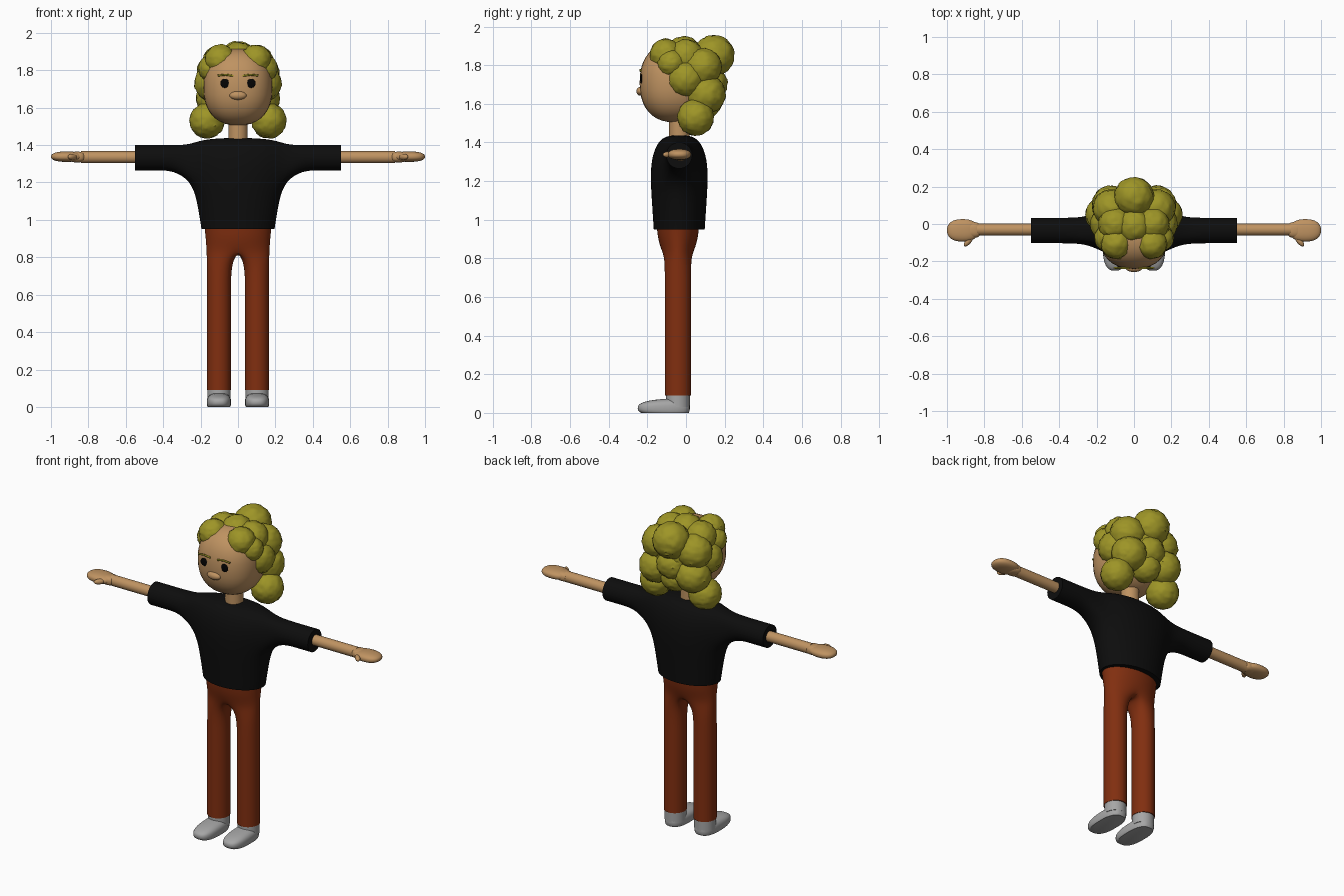
import bpy, bmesh
from math import cos, sin, radians, copysign
from mathutils import Vector, Matrix, noise

cube = bpy.data.objects.get("Cube")
if cube:
    bpy.data.objects.remove(cube, do_unlink=True)

MID_Y = -0.035   # depth axis of the body


def material(name, color):
    m = bpy.data.materials.new(name)
    m.use_nodes = True
    m.diffuse_color = (*color, 1)
    bsdf = m.node_tree.nodes["Principled BSDF"]
    bsdf.inputs["Base Color"].default_value = (*color, 1)
    bsdf.inputs["Roughness"].default_value = 0.7
    return m


skin = material("skin tan", (0.52, 0.29, 0.12))
olive = material("hair olive", (0.34, 0.30, 0.02))
black = material("shirt black", (0.004, 0.004, 0.004))
rust = material("trousers rust", (0.22, 0.028, 0.005))
grey = material("shoe grey", (0.38, 0.38, 0.38))
pupil = material("eye black", (0.001, 0.001, 0.001))


def finish(name, bm, mat, subsurf=0):
    """Turn a bmesh into a smooth-shaded object."""
    loose = [v for v in bm.verts if not v.link_faces]
    bmesh.ops.delete(bm, geom=loose, context='VERTS')
    bmesh.ops.recalc_face_normals(bm, faces=bm.faces)
    mesh = bpy.data.meshes.new(name)
    bm.to_mesh(mesh)
    bm.free()
    mesh.materials.append(mat)
    ob = bpy.data.objects.new(name, mesh)
    bpy.context.collection.objects.link(ob)
    if subsurf:
        mod = ob.modifiers.new("smooth", 'SUBSURF')
        mod.levels = mod.render_levels = subsurf
    bpy.ops.object.select_all(action='DESELECT')
    ob.select_set(True)
    bpy.context.view_layer.objects.active = ob
    bpy.ops.object.shade_smooth_by_angle(angle=radians(40))
    return ob


def soft(value, power):
    return copysign(abs(value) ** power, value)


def blob(name, loc, radii, mat, power=1.0, turn=0.0):
    """Ellipsoid; a power below one makes it boxier."""
    bm = bmesh.new()
    bmesh.ops.create_uvsphere(bm, u_segments=32, v_segments=20, radius=1)
    for v in bm.verts:
        v.co = Vector(soft(c, power) * r for c, r in zip(v.co, radii))
    bmesh.ops.rotate(bm, verts=bm.verts, matrix=Matrix.Rotation(turn, 3, 'Z'))
    bmesh.ops.translate(bm, verts=bm.verts, vec=loc)
    return finish(name, bm, mat)


def tube(name, start, end, radius, mat):
    start, end = Vector(start), Vector(end)
    axis = end - start
    bm = bmesh.new()
    bmesh.ops.create_cone(bm, cap_ends=True, segments=32, radius1=radius,
                          radius2=radius, depth=axis.length)
    turn = axis.to_track_quat('Z', 'Y').to_matrix().to_4x4()
    bmesh.ops.transform(bm, verts=bm.verts,
                        matrix=Matrix.Translation((start + end) / 2) @ turn)
    return finish(name, bm, mat)


def ring(bm, z, rx, ry, x=0, y=MID_Y, count=12, first=0):
    step = 360 / count
    angles = [radians(first + i * step) for i in range(count)]
    return [bm.verts.new((x + rx * cos(a), y + ry * sin(a), z)) for a in angles]


def skin_rings(bm, a, b, skip=()):
    n = len(a)
    for i in range(n):
        if i not in skip:
            bm.faces.new((a[i], a[(i + 1) % n], b[(i + 1) % n], b[i]))


def sharp_cap(bm, loop):
    face = bm.faces.new(loop)
    layer = (bm.edges.layers.float.get("crease_edge")
             or bm.edges.layers.float.new("crease_edge"))
    for e in face.edges:
        e[layer] = 1.0


# Shirt: torso rings with armholes that continue into sleeves
bm = bmesh.new()
bm.edges.layers.float.new("crease_edge")
torso = [ring(bm, z, rx, ry) for z, rx, ry in (
    (0.95, 0.204, 0.138), (1.08, 0.225, 0.147), (1.2, 0.256, 0.155),
    (1.31, 0.285, 0.152), (1.40, 0.275, 0.12), (1.44, 0.17, 0.065))]
for k in range(5):
    skin_rings(bm, torso[k], torso[k + 1], (11, 0, 5, 6) if k in (2, 3) else ())
sharp_cap(bm, torso[0])
bm.faces.new(torso[-1])
low, mid, high = torso[2:5]
for side, (back, edge, front) in ((1, (1, 0, 11)), (-1, (5, 6, 7))):
    loop = [mid[back], high[back], high[edge], high[front],
            mid[front], low[front], low[edge], low[back]]
    for x in (0.34, 0.45, 0.55):
        nxt = [bm.verts.new((side * x, MID_Y + 0.075 * cos(radians(45 * i)),
                             1.333 + 0.075 * sin(radians(45 * i)))) for i in range(8)]
        skin_rings(bm, loop, nxt)
        loop = nxt
    sharp_cap(bm, loop)
finish("shirt", bm, black, 3)

# Trousers: hip rings that split at the crotch into two legs
bm = bmesh.new()
bm.edges.layers.float.new("crease_edge")
hips = [ring(bm, z, rx, ry, y=-0.042) for z, rx, ry in (
    (0.97, 0.188, 0.115), (0.90, 0.18, 0.108), (0.83, 0.175, 0.085))]
skin_rings(bm, hips[0], hips[1])
skin_rings(bm, hips[1], hips[2])
sharp_cap(bm, hips[0])
crotch = bm.verts.new((0, -0.042, 0.84))
for side, start, first in ((1, 9, -135), (-1, 3, 45)):
    loop = [hips[2][(start + i) % 12] for i in range(7)] + [crotch]
    for z in (0.76, 0.6, 0.3, 0.09):
        nxt = ring(bm, z, 0.071, 0.075, side * 0.102, -0.042, 8, first)
        skin_rings(bm, loop, nxt)
        loop = nxt
    sharp_cap(bm, loop)
finish("trousers", bm, rust, 3)

# Head, neck and nose
tube("neck", (0, MID_Y, 1.4), (0, MID_Y, 1.6), 0.052, skin)
blob("head", (0, -0.06, 1.71), (0.185, 0.18, 0.205), skin, 0.86)
blob("nose", (0, -0.235, 1.665), (0.045, 0.022, 0.023), skin)

for side, label in ((1, "left"), (-1, "right")):
    # Face details
    blob(label + "_eye", (side * 0.07, -0.232, 1.73), (0.024, 0.006, 0.024), pupil)
    tube(label + "_brow_inner", (side * 0.025, -0.236, 1.770),
         (side * 0.065, -0.236, 1.776), 0.005, olive)
    tube(label + "_brow_outer", (side * 0.065, -0.236, 1.776),
         (side * 0.108, -0.234, 1.772), 0.005, olive)

    # Arm and hand
    tube(label + "_forearm", (side * 0.5, -0.03, 1.335),
         (side * 0.84, -0.03, 1.335), 0.032, skin)
    blob(label + "_wrist", (side * 0.86, -0.032, 1.336), (0.045, 0.042, 0.029), skin, 0.8)
    blob(label + "_hand", (side * 0.916, -0.034, 1.338), (0.084, 0.06, 0.028), skin, 0.85)
    blob(label + "_thumb", (side * 0.885, -0.092, 1.337), (0.034, 0.015, 0.016),
         skin, turn=side * radians(-50))

    # Shoe with a flat sole and a higher heel
    bm = bmesh.new()
    bmesh.ops.create_uvsphere(bm, u_segments=32, v_segments=20, radius=1)
    for v in bm.verts:
        x, y, z = (soft(c, 0.75) for c in v.co)
        v.co = (side * 0.102 + 0.065 * x, -0.115 + 0.135 * y,
                0.025 + z * (0.047 + 0.01 * y))
    cut = bmesh.ops.bisect_plane(bm, geom=bm.verts[:] + bm.edges[:] + bm.faces[:],
                                 plane_co=(0, 0, 0), plane_no=(0, 0, -1),
                                 clear_outer=True)
    rim = [g for g in cut["geom_cut"] if isinstance(g, bmesh.types.BMEdge)]
    bmesh.ops.holes_fill(bm, edges=rim, sides=0)
    finish(label + "_shoe", bm, grey)
    tube(label + "_ankle", (side * 0.102, -0.042, 0.03),
         (side * 0.102, -0.042, 0.093), 0.062, grey)

# Hair: overlapping bumpy curls; those off the centre line are mirrored
curls = (
    (0, 0.145, 1.85, 0.106), (0, -0.01, 1.855, 0.095), (0, 0.02, 1.74, 0.165),
    (0, 0.12, 1.70, 0.095), (0, 0.1, 1.61, 0.085),
    (0.095, -0.105, 1.855, 0.082), (0.14, -0.075, 1.81, 0.072),
    (0.1, 0.0, 1.845, 0.09), (0.135, 0.0, 1.73, 0.098),
    (0.12, 0.085, 1.79, 0.1), (0.125, 0.105, 1.65, 0.1),
    (0.165, 0.05, 1.53, 0.094))
bm = bmesh.new()
for x, y, z, r in curls:
    for side in ((1, -1) if x else (1,)):
        centre = Vector((side * x, y, z))
        made = bmesh.ops.create_icosphere(bm, subdivisions=4, radius=1)
        for v in made["verts"]:
            n = v.co.normalized()
            wave = noise.noise(Vector((n.x * 3, n.y * 3, n.z * 9)) + centre * 30)
            v.co = centre + n * r * (1 + 0.06 * wave)
finish("hair", bm, olive)
